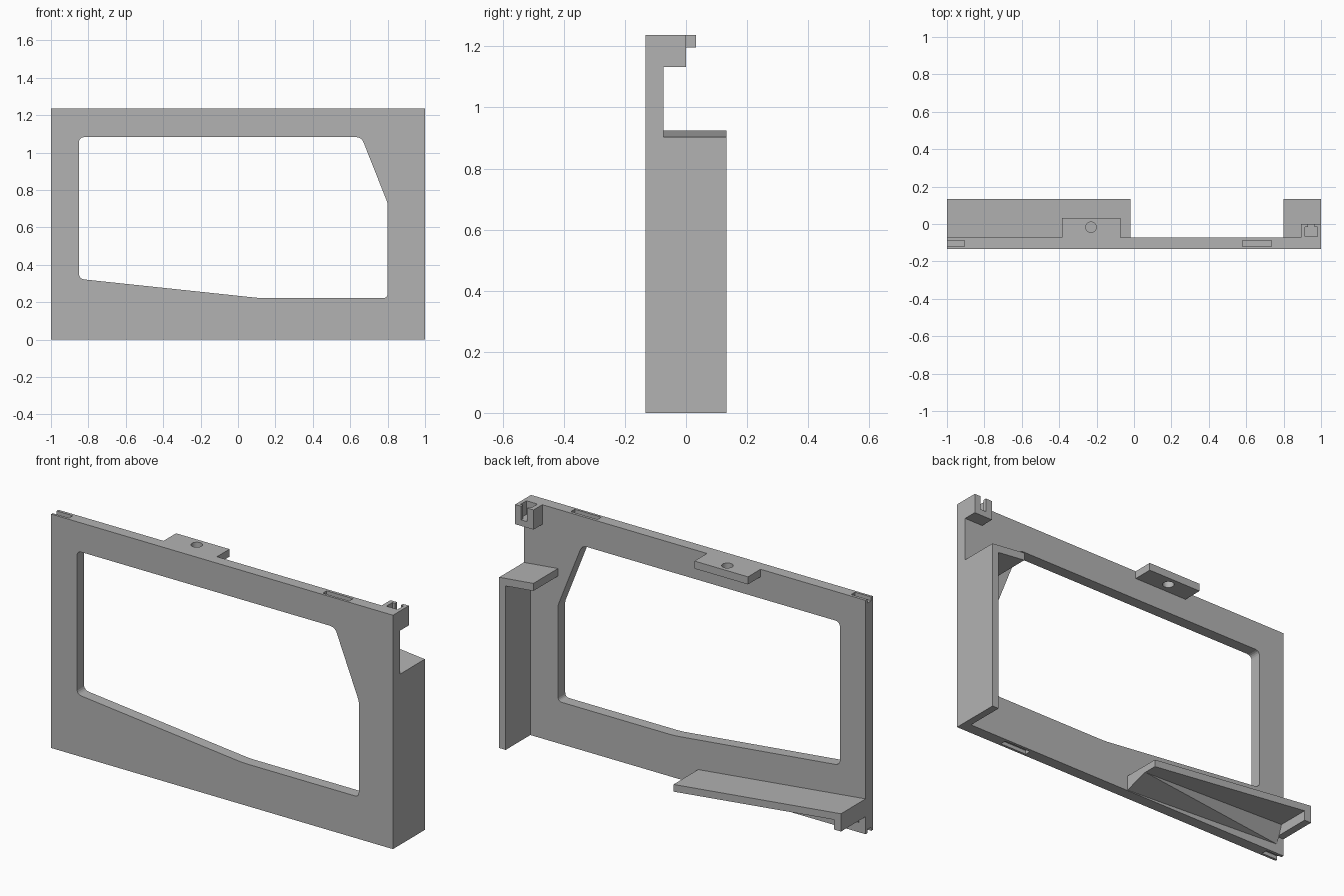
import bpy, bmesh, math
from mathutils import Vector

if "Cube" in bpy.data.objects:
    bpy.data.objects.remove(bpy.data.objects["Cube"], do_unlink=True)

grey = bpy.data.materials.new("plain_grey")
grey.use_nodes = True
grey.diffuse_color = (0.45, 0.45, 0.45, 1)
grey.node_tree.nodes["Principled BSDF"].inputs["Base Color"].default_value = (0.45, 0.45, 0.45, 1)

FRONT, BACK, REAR = -0.133, -0.073, 0.133
TOP = 1.237


def make_object(name, bm):
    bmesh.ops.recalc_face_normals(bm, faces=bm.faces)
    mesh = bpy.data.meshes.new(name)
    bm.to_mesh(mesh)
    bm.free()
    mesh.materials.append(grey)
    obj = bpy.data.objects.new(name, mesh)
    bpy.context.collection.objects.link(obj)
    return obj


def prism(name, outline, y0, y1):
    """Extrude an x-z outline along y."""
    bm = bmesh.new()
    face = bm.faces.new([bm.verts.new((x, y0, z)) for x, z in outline])
    grown = bmesh.ops.extrude_face_region(bm, geom=[face])["geom"]
    bmesh.ops.translate(bm, vec=(0, y1 - y0, 0),
                        verts=[v for v in grown if isinstance(v, bmesh.types.BMVert)])
    return make_object(name, bm)


def box(name, x0, x1, y0, y1, z0, z1):
    return prism(name, [(x0, z0), (x1, z0), (x1, z1), (x0, z1)], y0, y1)


def rounded(corners, steps=5):
    """Replace each (x, z, trim) corner by a small curve."""
    points = []
    for i, (x, z, trim) in enumerate(corners):
        p = Vector((x, z))
        if trim == 0:
            points.append(p)
            continue
        a = Vector(corners[i - 1][:2])
        b = Vector(corners[(i + 1) % len(corners)][:2])
        a = p + (a - p).normalized() * trim
        b = p + (b - p).normalized() * trim
        for k in range(steps + 1):
            t = k / steps
            points.append(a * (1 - t) ** 2 + p * 2 * t * (1 - t) + b * t ** 2)
    return points


def cut(target, cutter):
    mod = target.modifiers.new("cut", "BOOLEAN")
    mod.operation, mod.solver, mod.object = "DIFFERENCE", "EXACT", cutter
    bpy.context.view_layer.objects.active = target
    bpy.ops.object.modifier_apply(modifier=mod.name)
    bpy.data.objects.remove(cutter, do_unlink=True)


# Front plate with its angled window
plate = box("front_plate", -1, 1, FRONT, BACK, 0, TOP)
window = [(-0.85, 1.083, 0.03), (0.66, 1.083, 0.03), (0.8, 0.73, 0.01),
          (0.8, 0.222, 0.025), (0.12, 0.222, 0.03), (-0.85, 0.325, 0.03)]
cut(plate, prism("window_cutter", rounded(window), FRONT - 0.1, BACK + 0.1))

# Shallow slots in the top and bottom edges
for x0, x1 in ((-1.05, -0.905), (0.58, 0.735)):
    for z in (0, TOP):
        cut(plate, box("slot_cutter", x0, x1, -0.12, -0.088, z - 0.02, z + 0.02))

# Side wall with its sloping cap
prism("side_wall", [(1, 0), (1, 0.903), (0.8, 0.924), (0.8, 0.884),
                    (0.962, 0.867), (0.962, 0)], BACK, REAR)

# Sloping shelf with a short end lip
prism("shelf", [(-1, 0.187), (-0.02, 0.08), (-0.02, 0.042),
                (-0.96, 0.145), (-0.96, 0.093), (-1, 0.093)], BACK, REAR)

# Tapering brace under the shelf
bm = bmesh.new()
for x, low, high, reach in ((-0.02, 0.002, 0.043, 0.06), (-0.96, 0.05, 0.146, -0.04)):
    for y, z in ((BACK, low), (BACK, high), (reach, high)):
        bm.verts.new((x, y, z))
bmesh.ops.convex_hull(bm, input=bm.verts)
make_object("shelf_brace", bm)

# Top tab with a screw hole
tab = box("top_tab", -0.385, -0.072, BACK, 0.032, 1.197, TOP)
bm = bmesh.new()
bmesh.ops.create_cone(bm, cap_ends=True, segments=32, radius1=0.028, radius2=0.028, depth=0.3)
bmesh.ops.translate(bm, vec=(-0.23, -0.017, 1.2), verts=bm.verts)
cut(tab, make_object("hole_cutter", bm))
bpy.ops.object.select_all(action="DESELECT")
tab.select_set(True)
bpy.context.view_layer.objects.active = tab
bpy.ops.object.shade_smooth_by_angle(angle=math.radians(30))

# Corner catch with a pocket and a rear notch
catch = box("corner_catch", 0.892, 1, BACK, 0, 1.133, TOP)
cut(catch, box("pocket_cutter", 0.915, 0.98, -0.066, -0.017, 1.165, TOP + 0.1))
cut(catch, box("notch_cutter", 0.93, 0.965, -0.03, 0.1, 1.165, TOP + 0.1))
